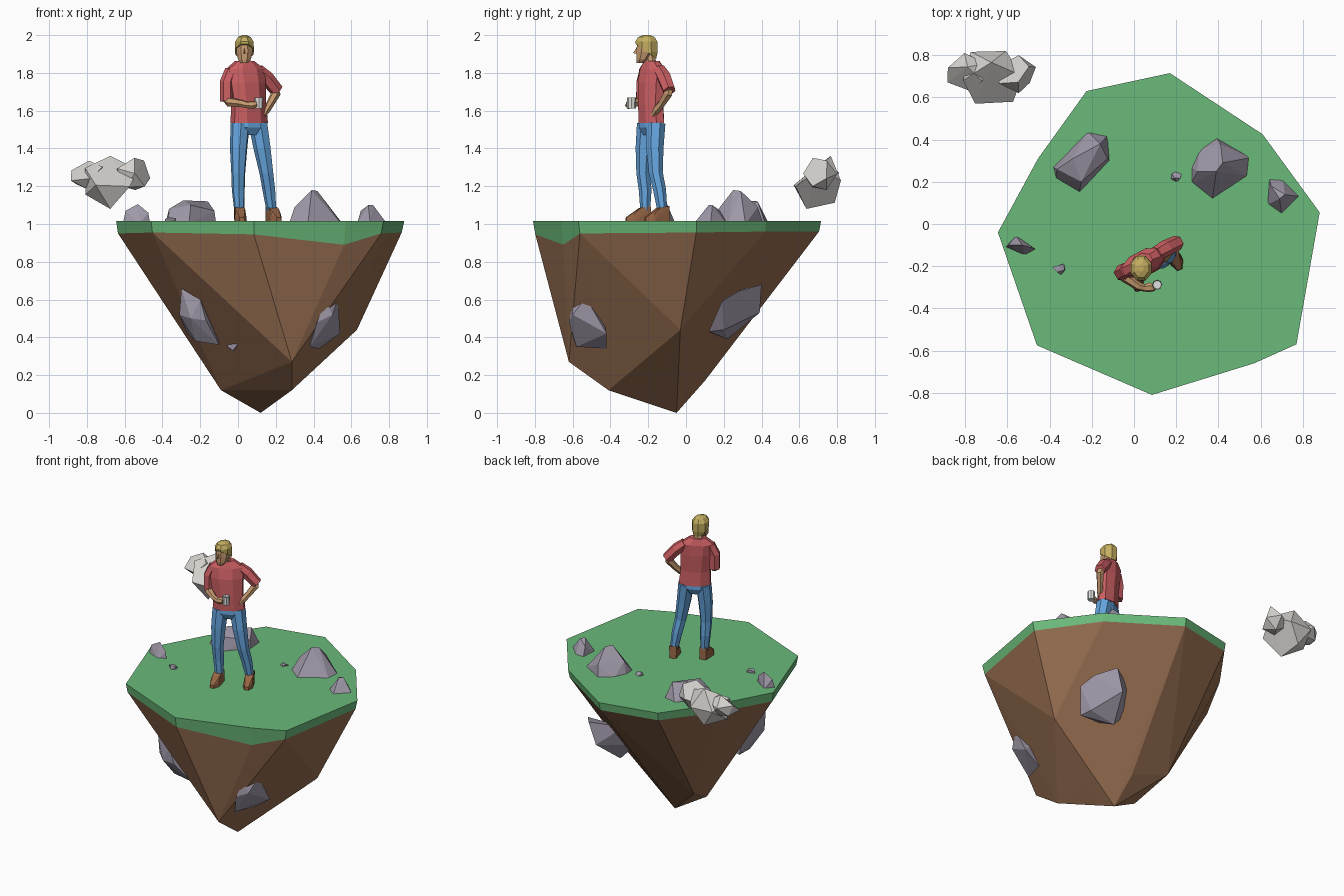
import bpy, bmesh, math, random
from mathutils import Vector, Matrix

if "Cube" in bpy.data.objects:
    bpy.data.objects.remove(bpy.data.objects["Cube"])


def material(name, r, g, b):
    lin = [((c / 255 + 0.055) / 1.055) ** 2.4 for c in (r, g, b)]
    m = bpy.data.materials.new(name)
    m.diffuse_color = (*lin, 1)
    m.use_nodes = True
    m.node_tree.nodes["Principled BSDF"].inputs["Base Color"].default_value = m.diffuse_color
    return m


GRASS = material("grass green", 107, 186, 122)
DIRT = material("dirt brown", 151, 110, 81)
ROCK = material("rock grey", 160, 152, 168)
CLOUD = material("cloud grey", 212, 209, 205)
SHIRT = material("shirt red", 206, 96, 100)
JEANS = material("jeans blue", 101, 165, 222)
SKIN = material("skin tan", 200, 155, 112)
HAIR = material("hair blond", 196, 174, 96)
SHOE = material("shoe brown", 150, 100, 68)
MUG = material("mug white", 224, 224, 222)


def finish(bm, name, mat):
    bmesh.ops.recalc_face_normals(bm, faces=bm.faces[:])
    me = bpy.data.meshes.new(name)
    bm.to_mesh(me)
    bm.free()
    me.materials.append(mat)
    ob = bpy.data.objects.new(name, me)
    bpy.context.collection.objects.link(ob)
    return ob


def hull(name, pts, mat):
    """Faceted solid wrapped around a few points."""
    bm = bmesh.new()
    for p in pts:
        bm.verts.new(p)
    bmesh.ops.convex_hull(bm, input=bm.verts[:])
    bmesh.ops.delete(bm, geom=[v for v in bm.verts if not v.link_faces], context='VERTS')
    return finish(bm, name, mat)


def blob(name, lo, hi, mat, seed):
    """Jittered icosahedron with a few corners dropped, fitted to a box."""
    rnd = random.Random(seed)
    bm = bmesh.new()
    bmesh.ops.create_icosphere(bm, subdivisions=1, radius=1)
    rot = Matrix.Rotation(rnd.uniform(0, 6), 3, 'X') @ Matrix.Rotation(rnd.uniform(0, 6), 3, 'Z')
    pts = [rot @ v.co * rnd.uniform(0.9, 1.12) for v in bm.verts]
    bm.free()
    pts = [p for i, p in enumerate(pts) if i not in (2, 8)]
    out = []
    for p in pts:
        q = []
        for k in range(3):
            a, b = min(v[k] for v in pts), max(v[k] for v in pts)
            q.append(lo[k] + (p[k] - a) / (b - a) * (hi[k] - lo[k]))
        out.append(q)
    return hull(name, out, mat)


def loft_mesh(rings):
    bm = bmesh.new()
    rows = [[bm.verts.new(p) for p in r] for r in rings]
    n = len(rows[0])
    for a, b in zip(rows, rows[1:]):
        for i in range(n):
            bm.faces.new((a[i], a[(i + 1) % n], b[(i + 1) % n], b[i]))
    bm.faces.new(rows[0])
    bm.faces.new(rows[-1])
    return bm


def ellipses(rings, yaw, sides=8):
    """Horizontal ellipses from (x, y, z, half width, half depth)."""
    rot = Matrix.Rotation(yaw, 3, 'Z')
    ang = [2 * math.pi * (i + 0.5) / sides for i in range(sides)]
    return [[Vector((x, y, z)) + rot @ Vector((1.06 * a * math.cos(t), 1.06 * b * math.sin(t), 0))
             for t in ang] for x, y, z, a, b in rings]


def stack(name, rings, mat, yaw):
    return finish(loft_mesh(ellipses(rings, yaw)), name, mat)


def limb(name, pts, mat, sides=6):
    """Tube along a path of (x, y, z, radius)."""
    c = [Vector(p[:3]) for p in pts]
    rings, prev, q = [], None, None
    for i, p in enumerate(pts):
        t = (c[min(i + 1, len(c) - 1)] - c[max(i - 1, 0)]).normalized()
        q = t.to_track_quat('Z', 'Y') if prev is None else prev.rotation_difference(t) @ q
        prev = t
        rings.append([c[i] + q @ Vector((p[3] * math.cos(2 * math.pi * k / sides),
                                         p[3] * math.sin(2 * math.pi * k / sides), 0)) for k in range(sides)])
    return finish(loft_mesh(rings), name, mat)


# Floating island: grass slab and tapering dirt below it
outline = [(-.225, .63), (.17, .715), (.61, .425), (.88, .055), (.77, -.57),
           (.57, -.66), (.085, -.81), (-.46, -.575), (-.645, -.04), (-.455, .31)]
depth = [.96, .96, .96, .955, .95, .89, .945, .955, .95, .955]
top = [(x, y, 1.015) for x, y in outline]
rim = [(x * .985, y * .985, z) for (x, y), z in zip(outline, depth)]
finish(loft_mesh([rim, top]), "grass_top", GRASS)
hull("island_dirt", rim + [(.12, -.05, 0), (.285, -.62, .27), (.285, -.41, .12), (-.09, -.1, .12),
                           (.63, -.03, .44), (.29, -.13, .14), (.1, .1, .17), (-.16, .14, .25),
                           (-.12, -.3, .37)], DIRT)

# Rocks standing on the grass: footprint plus peak points
for name, foot, peaks in [
    ("rock_back_left",
     [(-.22, .44), (-.125, .42), (-.115, .30), (-.26, .145), (-.37, .21), (-.385, .27)],
     [(-.29, .31, 1.125), (-.16, .38, 1.12), (-.25, .2, 1.1), (-.365, .26, 1.08), (-.125, .31, 1.07)]),
    ("rock_back_right",
     [(.39, .41), (.555, .315), (.545, .225), (.37, .11), (.27, .19), (.27, .27), (.31, .355)],
     [(.39, .25, 1.18), (.42, .29, 1.175), (.41, .38, 1.09), (.3, .25, 1.09)]),
    ("rock_right",
     [(.64, .22), (.705, .215), (.79, .13), (.70, .04), (.63, .09)],
     [(.69, .12, 1.1), (.715, .14, 1.1), (.65, .18, 1.07)]),
    ("rock_left",
     [(-.56, -.055), (-.465, -.12), (-.52, -.15), (-.61, -.11)],
     [(-.53, -.1, 1.105), (-.595, -.1, 1.07), (-.475, -.115, 1.06)]),
]:
    hull(name, [(x, y, 1.0) for x, y in foot] + peaks, ROCK)
blob("pebble_left", (-.387, -.24, .995), (-.325, -.19, 1.035), ROCK, 2)
blob("pebble_back", (.175, .2, .995), (.225, .25, 1.035), ROCK, 3)

# Rocks stuck in the dirt
hull("side_rock_left", [(-.3, -.45, .66), (-.2, -.47, .6), (-.1, -.38, .36), (-.225, -.38, .38),
                        (-.31, -.42, .52), (-.17, -.46, .49), (-.25, -.47, .5), (-.3, -.22, .62),
                        (-.27, -.2, .42), (-.1, -.25, .42)], ROCK)
hull("side_rock_right", [(.46, -.6, .6), (.53, -.53, .61), (.54, -.42, .42), (.38, -.58, .35),
                         (.43, -.42, .34), (.5, -.6, .52), (.42, -.62, .48), (.4, -.45, .55)], ROCK)
hull("side_rock_back", [(.54, .12, .43), (.6, .19, .59), (.56, .28, .645), (.47, .4, .68), (.42, .39, .53),
                        (.35, .22, .39), (.52, .2, .44), (.4, .14, .42), (.28, .28, .65), (.25, .2, .5)], ROCK)
blob("side_pebble", (-.055, -.43, .33), (.02, -.35, .4), ROCK, 5)

# Small cloud of three lumps
blob("cloud_middle", (-.81, .57, 1.08), (-.53, .82, 1.36), CLOUD, 11)
blob("cloud_left", (-.885, .63, 1.18), (-.70, .81, 1.335), CLOUD, 12)
blob("cloud_right", (-.64, .62, 1.18), (-.465, .8, 1.35), CLOUD, 13)

# Person: legs and shoes
YAW = math.radians(28)
stack("jeans_hips", [(.06, -.185, 1.47, .05, .035), (.06, -.185, 1.51, .092, .055),
                     (.06, -.185, 1.57, .09, .052)], JEANS, YAW)
for side, leg, foot in [
    ("right", [(.012, -.208, 1.53, .052), (.004, -.22, 1.40, .047), (.002, -.225, 1.27, .038),
               (.002, -.215, 1.18, .035), (.007, -.215, 1.07, .027)], (.007, -.22, 8)),
    ("left", [(.108, -.16, 1.53, .052), (.13, -.165, 1.40, .047), (.152, -.16, 1.27, .038),
              (.165, -.14, 1.18, .035), (.178, -.125, 1.07, .027)], (.18, -.125, 22)),
]:
    limb(side + "_leg", leg, JEANS, 7)
    rot = Matrix.Rotation(math.radians(foot[2]), 3, 'Z')
    half = [(.022, .035, 1.012), (.032, -.06, 1.012), (.014, -.1, 1.012), (.012, -.098, 1.035),
            (.028, -.06, 1.048), (.026, -.025, 1.085), (.024, .03, 1.095)]
    hull(side + "_shoe", [rot @ Vector((s * x, y, z)) + Vector((foot[0], foot[1], 0))
                          for x, y, z in half for s in (-1, 1)], SHOE)

# Shirt and sleeves
stack("shirt_body", [(.06, -.183, 1.535, .102, .056), (.056, -.187, 1.63, .096, .056),
                     (.045, -.185, 1.75, .105, .058), (.038, -.18, 1.82, .108, .05),
                     (.035, -.18, 1.862, .052, .036)], SHIRT, YAW)
limb("right_sleeve", [(-.035, -.215, 1.815, .034), (-.06, -.23, 1.75, .037), (-.058, -.232, 1.65, .037)], SHIRT)
limb("left_sleeve", [(.105, -.14, 1.815, .034), (.15, -.115, 1.775, .039), (.207, -.088, 1.705, .036)], SHIRT)

# Forearms and hands
limb("right_forearm", [(-.06, -.232, 1.665, .024), (-.045, -.25, 1.645, .026), (.02, -.295, 1.638, .02),
                       (.05, -.303, 1.63, .018), (.075, -.3, 1.63, .023), (.1, -.303, 1.635, .015)], SKIN)
limb("left_forearm", [(.19, -.09, 1.72, .024), (.2, -.095, 1.69, .026), (.17, -.13, 1.635, .021),
                      (.15, -.155, 1.605, .022), (.135, -.175, 1.575, .014)], SKIN)

# Mug with a hollow top
bm = bmesh.new()
bmesh.ops.create_cone(bm, cap_ends=True, segments=8, radius1=.023, radius2=.024, depth=.058,
                      matrix=Matrix.Translation((.11, -.288, 1.64)))
lid = [f for f in bm.faces if f.normal.z > .9]
bmesh.ops.inset_region(bm, faces=lid, thickness=.004)
bmesh.ops.translate(bm, verts=lid[0].verts[:], vec=(0, 0, -.015))
finish(bm, "mug", MUG)

# Neck, head and nose
stack("neck", [(.036, -.18, 1.83, .036, .03), (.035, -.195, 1.9, .026, .028)], SKIN, 0)
stack("head", [(.034, -.243, 1.852, .02, .018), (.034, -.23, 1.872, .035, .034),
               (.034, -.216, 1.91, .044, .048), (.034, -.213, 1.965, .042, .046)], SKIN, 0)
hull("nose", [(.027, -.255, 1.9), (.041, -.255, 1.9), (.034, -.281, 1.905), (.034, -.258, 1.94)], SKIN)

# Hair: faceted cap cut on a slant from fringe to nape
bm = loft_mesh(ellipses([(.034, -.205, 1.86, .04, .045), (.034, -.207, 1.91, .051, .058),
                         (.034, -.21, 1.965, .05, .06), (.034, -.21, 1.99, .034, .044),
                         (.034, -.208, 2.0, .012, .018)], 0))
cut = bmesh.ops.bisect_plane(bm, geom=bm.verts[:] + bm.edges[:] + bm.faces[:], plane_co=(.034, -.27, 1.955),
                             plane_no=(0, .085, .12), clear_inner=True)
bmesh.ops.contextual_create(bm, geom=[e for e in cut['geom_cut'] if isinstance(e, bmesh.types.BMEdge)])
finish(bm, "hair", HAIR)
